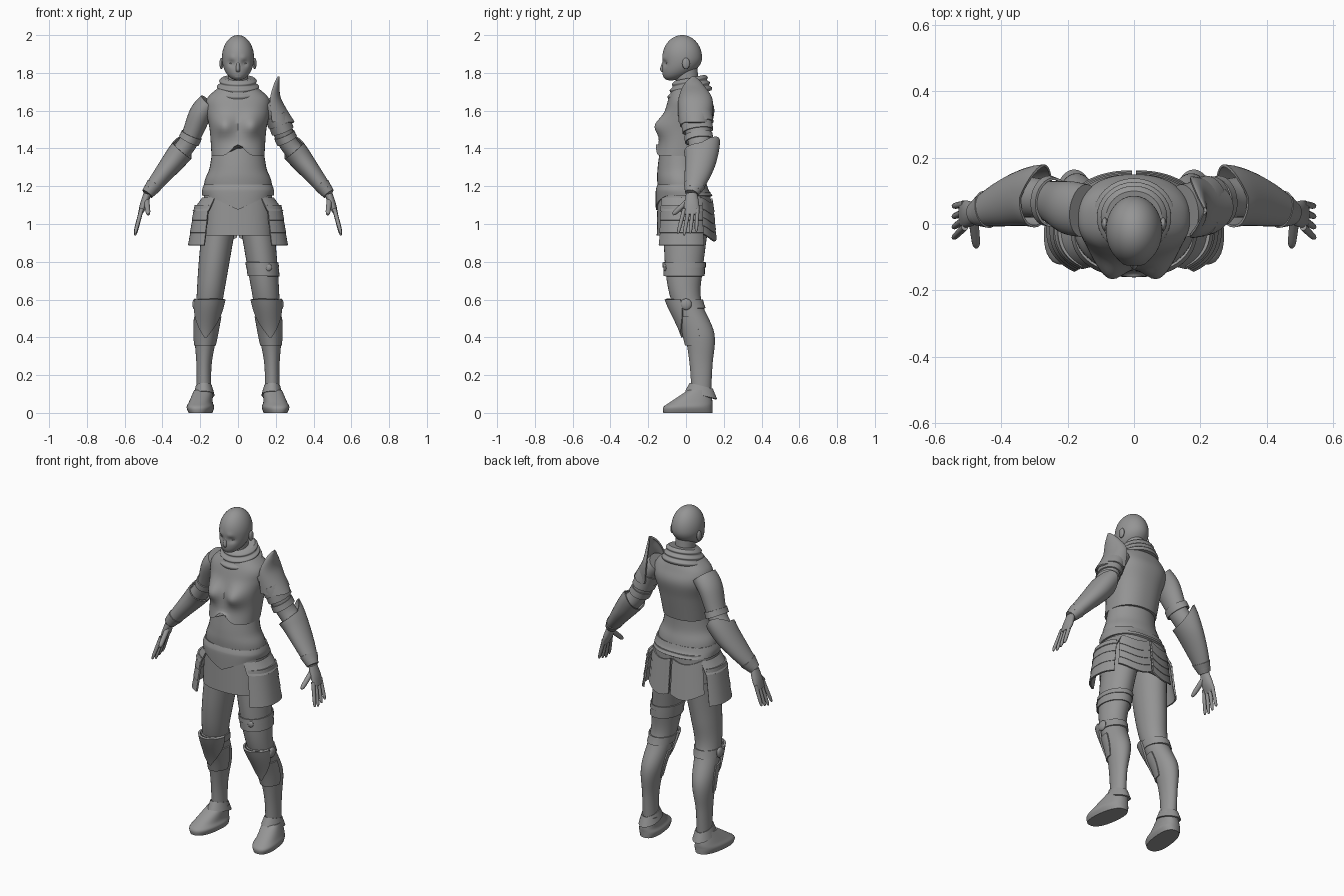
import bpy, bmesh
from math import cos, sin, pi, exp, radians, copysign
from mathutils import Vector, Matrix

if "Cube" in bpy.data.objects:
    bpy.data.objects.remove(bpy.data.objects["Cube"])

grey = bpy.data.materials.new("plain_grey")
grey.use_nodes = True
grey.diffuse_color = (.3, .3, .3, 1)
grey.node_tree.nodes["Principled BSDF"].inputs["Base Color"].default_value = grey.diffuse_color


def finish(bm, name):
    """Turn a bmesh into a smooth shaded object that keeps its sharp edges."""
    bmesh.ops.recalc_face_normals(bm, faces=bm.faces)
    for face in bm.faces:
        face.smooth = True
    mesh = bpy.data.meshes.new(name)
    bm.to_mesh(mesh)
    bm.free()
    mesh.materials.append(grey)
    mesh.set_sharp_from_angle(angle=radians(40))
    bpy.context.scene.collection.objects.link(bpy.data.objects.new(name, mesh))


def refine(rows, steps=8):
    """Catmull-Rom resampling of sections (x, y, z, width, depth)."""
    out = []
    for i in range(len(rows) - 1):
        before, after = rows[max(i - 1, 0)], rows[min(i + 2, len(rows) - 1)]
        for j in range(steps):
            t = j / steps
            out.append([b + t / 2 * (c - a + t * (2 * a - 5 * b + 4 * c - d + t * (3 * b - 3 * c + d - a)))
                        for a, b, c, d in zip(before, rows[i], rows[i + 1], after)])
    return out + [list(rows[-1])]


def centred(*rows):
    """Sections on the middle plane, given as (z, y, width, depth)."""
    return refine([(0, y, z, width, depth) for z, y, width, depth in rows])


def cut(limb, top, bottom, gap, end_gap):
    """The sections of a limb between two heights, grown to fit over it."""
    out = []
    for x, y, z, width, depth in limb:
        if bottom <= z <= top:
            grow = end_gap + (gap - end_gap) * (z - bottom) / (top - bottom)
            out.append((x, y, z, width + grow / 2, depth + grow))
    return out


def loft(name, rows, side=1, n=32, power=2, along=False, facing=None, spread=None, thick=0, warp=None):
    """Skin the sections; facing and spread (degrees) leave an open plate."""
    bm = bmesh.new()
    rings = []
    last = len(rows) - 1
    is_open = facing is not None
    for i, (x, y, z, width, depth) in enumerate(rows):
        centre, across, deep = Vector((x, y, z)), Vector((1, 0, 0)), Vector((0, 1, 0))
        if along:
            path = Vector(rows[min(i + 1, last)][:3]) - Vector(rows[max(i - 1, 0)][:3])
            path.normalize()
            deep = (deep - path * deep.dot(path)).normalized()
            across = deep.cross(path)
        ring = []
        for j in range(n):
            angle = 2 * pi * j / n
            if is_open:
                angle = radians(facing + spread(i / last) * (2 * j / (n - 1) - 1))
            c, s = (copysign(abs(f) ** (2 / power), f) for f in (cos(angle), sin(angle)))
            point = centre + across * c * width + deep * s * depth
            if warp:
                point = warp(point)
            ring.append(bm.verts.new((point.x * side, point.y, point.z)))
        rings.append(ring)
    for low, high in zip(rings, rings[1:]):
        for j in range(n - 1 if is_open else n):
            k = (j + 1) % n
            bm.faces.new((low[j], low[k], high[k], high[j]))
    if thick:
        bmesh.ops.recalc_face_normals(bm, faces=bm.faces)
        bmesh.ops.solidify(bm, geom=bm.faces[:], thickness=thick)
    elif not is_open:
        bm.faces.new(rings[0])
        bm.faces.new(rings[-1])
    finish(bm, name)


def ball(name, place, size, detail=16, warp=None):
    bm = bmesh.new()
    matrix = Matrix.Translation(place) @ Matrix.Diagonal((*size, 1))
    bmesh.ops.create_uvsphere(bm, u_segments=detail, v_segments=detail, radius=1, matrix=matrix)
    if warp:
        for vert in bm.verts:
            vert.co = warp(vert.co.copy())
    finish(bm, name)


def push(point, x, z, size, amount):
    """Move the front of a form along y around a mirrored pair of spots."""
    if point.y < 0:
        point.y += amount * exp(-((abs(point.x) - x) ** 2 + (point.z - z) ** 2) / size ** 2)


# Head: an egg whose lower half slides forward into the jaw, with eye sockets and brows
def head_shape(point):
    drop = max(0, (1.88 - point.z) / .12)
    point.y -= .06 * drop ** 2
    push(point, .035, 1.85, .016, .013)
    push(point, .03, 1.88, .014, -.005)
    return point


ball("head", (0, -.02, 1.88), (.085, .105, .12), detail=48, warp=head_shape)
loft("nose", centred((1.87, -.11, .007, .01), (1.82, -.115, .013, .022), (1.8, -.11, .01, .01)))
for lip_height in (1.79, 1.78):
    ball("lip", (0, -.11, lip_height), (.02, .01, .005))
loft("neck", centred((1.66, .02, .07, .07), (1.73, .01, .055, .06), (1.83, 0, .055, .06)))

# Scarf: alternating wide and narrow folds, tilted up at the back
folds = [(1.68 + .015 * i, .02, radius, radius * .95)
         for i, radius in enumerate(.12 - .006 * i + .01 * (i % 2) for i in range(7))]
loft("scarf", centred(*folds), warp=lambda point: point + Vector((0, 0, point.y / 5)))


# Breastplate with an arched lower edge
def chest_shape(point):
    push(point, .075, 1.52, .055, -.05)
    if point.y < 0:
        point.z += max(0, 1.42 - point.z) * exp(-(point.x / .045) ** 2)
    return point


loft("breastplate", centred((1.36, -.03, .14, .13), (1.5, 0, .15, .13), (1.6, .02, .17, .13),
                            (1.67, .02, .16, .11), (1.74, .02, .08, .08)),
     n=64, power=2.3, warp=chest_shape)
loft("waist", centred((1.44, -.02, .13, .11), (1.3, -.03, .15, .12), (1.2, -.02, .18, .13), (1, 0, .16, .12)))


# Belt with a pointed front, and skirt
def belt_point(point):
    if point.y < 0:
        point.z -= 2.5 * max(0, 1.18 - point.z) * max(0, 1 - abs(point.x) / .16)
    return point


loft("belt", centred((1.21, -.02, .18, .13), (1.18, -.02, .19, .14), (1.15, -.01, .19, .15)),
     n=64, power=2.3, thick=.01, warp=belt_point)
loft("skirt", centred((1.17, -.01, .18, .14), (.94, -.01, .19, .145)), n=48, power=2.5, thick=.01)

leg = refine([(.1, 0, 1, .09, .12), (.13, -.01, .77, .08, .1), (.15, 0, .6, .07, .08),
              (.17, .07, .42, .06, .08), (.18, .08, .25, .04, .06), (.18, .08, .06, .04, .05)])
arm = refine([(.15, .04, 1.64, .06, .08), (.2, .05, 1.58, .06, .08), (.26, .07, 1.44, .05, .06),
              (.32, .08, 1.36, .05, .06), (.4, .06, 1.26, .04, .05), (.48, .03, 1.16, .03, .03)])
palm = refine([(.48, .03, 1.16, .02, .03), (.5, .03, 1.1, .02, .04), (.52, .03, 1.05, .01, .04)])
shoe = refine([(.2, .01, 0, .06, .13), (.2, .01, .03, .07, .13), (.2, .03, .06, .06, .11), (.19, .07, .12, .05, .06)])


def sag(point):
    """Droop the middle of a rear plate."""
    point.z -= .035 * cos((point.x - .08) * 5 * pi)
    return point


def elbow_peak(point):
    """Draw the rear of the elbow guard up to a point."""
    lift = max(0, point.y - .08) * max(0, point.z - 1.33)
    return point + Vector((-4, 2, 7)) * lift


def cuff_tilt(point):
    point.z -= (point.y - .08) / 4
    return point


def toe_out(point):
    point.x -= .12 * point.y
    return point


for side, tag in ((1, "left_"), (-1, "right_")):
    def part(name, rows, **options):
        loft(tag + name, rows, side=side, **options)

    def digit(name, base, tip, radius):
        """A finger tapering from base to tip."""
        base, tip = Vector(base), Vector(tip)
        rows = [(*base.lerp(tip, t), radius * size, radius * size) for t, size in ((0, 1), (.8, .85), (1, .4))]
        part(name, refine(rows), n=12, along=True)

    ball(tag + "eye", (side * .035, -.093, 1.85), (.017, .012, .007))
    ball(tag + "ear", (side * .088, 0, 1.85), (.01, .02, .03))

    # Overlapping hip plates and rear plates
    part("hip_panel", centred((1.14, -.01, .19, .14), (1.07, -.01, .24, .15)),
         facing=-8, spread=lambda t: 46, power=2.5, thick=.01)
    for i in range(3):
        top, width, depth = 1.1 - .066 * i, .23 + .01 * i, .145 + .004 * i
        part("hip_plate", centred((top, -.01, width, depth), (top - .08, -.01, width + .015, depth + .01)),
             facing=-8, spread=lambda t: 44, power=2.5, thick=.01)
    for i in range(4):
        top, width, depth = 1.15 - .047 * i, .19 + .005 * i, .14 + .004 * i
        part("rear_plate", centred((top, 0, width, depth), (top - .065, 0, width + .01, depth + .01)),
             facing=60, spread=lambda t: 29, power=2.3, thick=.009, warp=sag)

    # Leg armour fitted over the leg
    part("leg", leg)
    part("knee_guard", cut(leg, .62, .38, .035, .02), facing=-90, thick=.012,
         spread=lambda t: 5 + 70 * cos(t * pi / 2))
    part("shin_plate", cut(leg, .53, .34, .015, .01), facing=-90, thick=.01, spread=lambda t: 95 - 10 * t)
    part("knee_strap", cut(leg, .6, .55, .01, .01), thick=.008)
    ball(tag + "knee_disc", (side * .228, 0, .575), (.013, .03, .03))
    part("ankle_cuff", cut(leg, .15, .09, .005, .035), thick=.008, warp=cuff_tilt)
    part("shoe", shoe, power=2.4, warp=toe_out)

    # Arm armour fitted over the arm
    part("arm", arm, along=True)
    part("elbow_guard", cut(arm, 1.39, 1.17, .03, .01), along=True, thick=.007, warp=elbow_peak)
    part("wrist_cuff", cut(arm, 1.21, 1.16, .02, .005), along=True, thick=.006)
    for i in range(3 if side > 0 else 1):
        top = 1.49 + .045 * i
        part("arm_band", cut(arm, top, top - .06, .008, .018), along=True, thick=.007)

    # Hand
    part("palm", palm, along=True)
    for i in range(4):
        across = .06 - .023 * i
        digit("finger", (.51, across, 1.08), (.545, across * 1.4 - .03, .94 + .01 * abs(i - 2)), .011)
    digit("thumb", (.485, .02, 1.13), (.475, -.07, 1.05), .015)

# Single shoulder plate rising to a point on the left
loft("left_shoulder_plate", refine([(.21, .04, 1.78, .01, .01), (.19, .04, 1.74, .03, .05),
                                    (.17, .05, 1.66, .06, .09), (.18, .05, 1.54, .12, .09)]),
     facing=0, spread=lambda t: 90, thick=.01)

# Straps on the left thigh
for height in (.82, .77):
    loft("left_thigh_strap", cut(leg, height, height - .05, .01, .015), thick=.006)
ball("strap_buckle", (.16, -.11, .77), (.02, .01, .02))
